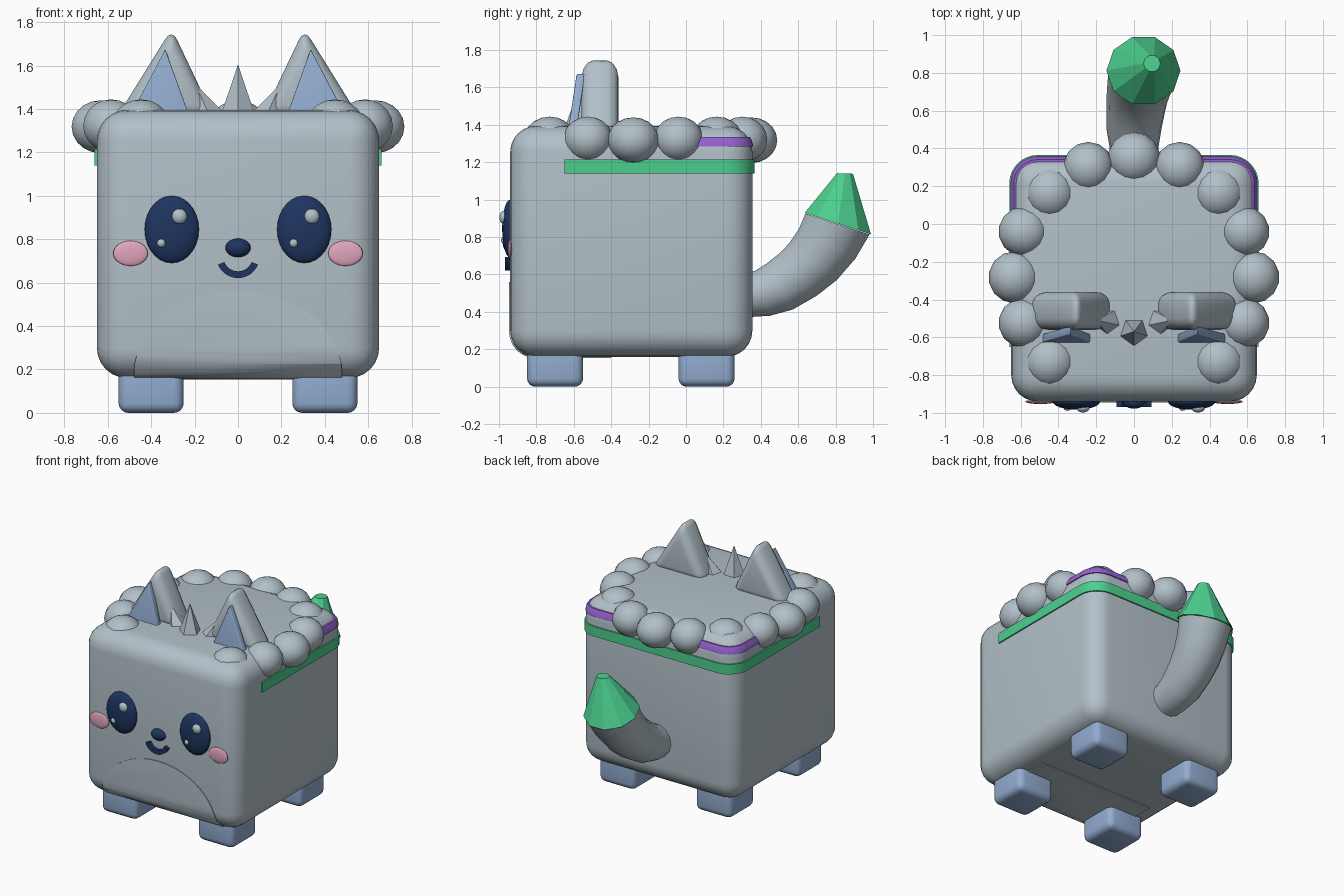
import bpy, bmesh
from math import sin, cos, pi, radians
from mathutils import Vector, Matrix

if "Cube" in bpy.data.objects:
    bpy.data.objects.remove(bpy.data.objects["Cube"])


def material(name, rgb):
    lin = [((c / 255 + 0.055) / 1.055) ** 2.4 for c in rgb] + [1]
    m = bpy.data.materials.new(name)
    m.use_nodes = True
    m.diffuse_color = lin
    m.node_tree.nodes["Principled BSDF"].inputs["Base Color"].default_value = lin
    return m


GREY = material("pale_grey", (178, 192, 200))
BLUE = material("soft_blue", (146, 172, 208))
NAVY = material("navy", (30, 53, 96))
PINK = material("pink", (226, 165, 188))
GREEN = material("green", (76, 207, 142))
PURPLE = material("purple", (149, 98, 208))


def finish(name, bm, mat, smooth=40, bevel=0, segments=4):
    """Turn a bmesh into an object, optionally bevelled and smooth shaded."""
    bmesh.ops.recalc_face_normals(bm, faces=bm.faces)
    me = bpy.data.meshes.new(name)
    bm.to_mesh(me)
    bm.free()
    me.materials.append(mat)
    ob = bpy.data.objects.new(name, me)
    bpy.context.collection.objects.link(ob)
    bpy.ops.object.select_all(action="DESELECT")
    ob.select_set(True)
    bpy.context.view_layer.objects.active = ob
    if bevel:
        mod = ob.modifiers.new("bevel", "BEVEL")
        mod.width, mod.segments = bevel, segments
        bpy.ops.object.modifier_apply(modifier=mod.name)
    if smooth:
        bpy.ops.object.shade_smooth_by_angle(angle=radians(smooth))
    return ob


def box(name, centre, size, mat, bevel, segments=4):
    bm = bmesh.new()
    bmesh.ops.create_cube(bm, size=1)
    bmesh.ops.transform(bm, verts=bm.verts,
                        matrix=Matrix.Translation(centre) @ Matrix.Diagonal((*size, 1)))
    return finish(name, bm, mat, 40, bevel, segments)


def ball(name, centre, radii, mat, u=24, v=14):
    bm = bmesh.new()
    bmesh.ops.create_uvsphere(bm, u_segments=u, v_segments=v, radius=1)
    bmesh.ops.transform(bm, verts=bm.verts,
                        matrix=Matrix.Translation(centre) @ Matrix.Diagonal((*radii, 1)))
    return finish(name, bm, mat, 80)


def loft(name, rings, mat, smooth=40, bevel=0):
    """Skin a row of equal rings and cap both ends."""
    bm = bmesh.new()
    rows = [[bm.verts.new(p) for p in ring] for ring in rings]
    n = len(rows[0])
    for a, b in zip(rows, rows[1:]):
        for i in range(n):
            j = (i + 1) % n
            bm.faces.new((a[i], a[j], b[j], b[i]))
    bm.faces.new(rows[0])
    bm.faces.new(rows[-1])
    return finish(name, bm, mat, smooth, bevel)


# Body block
MID, HALF_X, HALF_Y, ROUND = -0.2925, 0.65, 0.6475, 0.14
body_size = Vector((2 * HALF_X, 2 * HALF_Y, 1.235))
body_centre = (0, MID, 0.7775)
box("body", body_centre, body_size, GREY, ROUND, 6)

# Belly patch: slightly larger body trimmed by an elliptical prism
belly = box("belly", body_centre, body_size + Vector((0.012,) * 3), GREY, ROUND, 6)
turn = [2 * pi * i / 48 for i in range(48)]
cutter = loft("belly_cutter", [[(0.48 * cos(t), y, 0.18 + 0.38 * sin(t)) for t in turn]
                               for y in (-1.1, -0.4)], GREY)
trim = belly.modifiers.new("trim", "BOOLEAN")
trim.operation, trim.solver, trim.object = "INTERSECT", "EXACT", cutter
bpy.context.view_layer.objects.active = belly
bpy.ops.object.modifier_apply(modifier=trim.name)
bpy.data.objects.remove(cutter)

# Feet
for s, side in ((1, "left"), (-1, "right")):
    for y, end in ((-0.7, "front"), (0.11, "back")):
        box(f"{end}_{side}_foot", (s * 0.4, y, 0.12), (0.3, 0.3, 0.24), BLUE, 0.045)


# Bands wrapping round the back
def band(name, start_y, section, mat):
    path = [(Vector((HALF_X, start_y)), Vector((1, 0)))]
    for s in (1, -1):
        for i in range(9):
            a = pi / 16 * i if s > 0 else pi / 2 + pi / 16 * i
            out = Vector((cos(a), sin(a)))
            corner = Vector((s * (HALF_X - ROUND), MID + HALF_Y - ROUND))
            path.append((corner + out * ROUND, out))
    path.append((Vector((-HALF_X, start_y)), Vector((-1, 0))))
    loft(name, [[(*(p + out * d), z) for d, z in section] for p, out in path], mat)


band("green_band", -0.65, ((-0.02, 1.14), (0.01, 1.14), (0.01, 1.215), (-0.02, 1.215)), GREEN)
band("purple_band", -0.3, ((-0.06, 1.285), (0.004, 1.285), (-0.002, 1.315),
                           (-0.014, 1.335), (-0.06, 1.335)), PURPLE)

# Ring of fluffy balls, open at the front
for i in range(-6, 7):
    a = pi / 8 * i
    r = 0.138 if i % 2 == 0 else 0.133
    ball(f"fluff_{i + 7}", (0.632 * sin(a), -0.282 + 0.632 * cos(a), 1.318 if i % 4 == 0 else 1.322),
         (r, r, 0.122), GREY, 14, 10)

# Ears with tilted inner panels
for s, side in ((1, "left"), (-1, "right")):
    outline = ((0.56, 1.36), (0.305, 1.77), (0.11, 1.36))
    loft(f"{side}_ear", [[(s * x, y, z) for x, z in outline] for y in (-0.56, -0.36)],
         GREY, 50, 0.06)
    panel = ((0.495, 1.37), (0.335, 1.675), (0.225, 1.37))
    loft(f"{side}_inner_ear", [[(s * x, -0.63 + d + (z - 1.37) * 0.15, z) for x, z in panel]
                               for d in (0, 0.045)], BLUE, 30, 0.006)


# Five-sided tuft spikes
def spike(name, base, tip, r):
    bm = bmesh.new()
    ring = [bm.verts.new((base[0] + r * sin(2 * pi * i / 5 + pi),
                          base[1] + r * cos(2 * pi * i / 5 + pi), base[2])) for i in range(5)]
    top = bm.verts.new(tip)
    bm.faces.new(ring)
    for i in range(5):
        bm.faces.new((ring[i], ring[(i + 1) % 5], top))
    finish(name, bm, GREY, 0)


spike("middle_tuft", (0, -0.57, 1.38), (0, -0.57, 1.605), 0.08)
for s, side in ((1, "left"), (-1, "right")):
    spike(f"{side}_tuft", (s * 0.135, -0.515, 1.38), (s * 0.2, -0.51, 1.52), 0.075)

# Face
for s, side in ((1, "left"), (-1, "right")):
    x = s * 0.305
    ball(f"{side}_eye", (x, -0.94, 0.845), (0.125, 0.043, 0.155), NAVY)
    ball(f"{side}_eye_big_glint", (x + 0.035, -0.975, 0.905), (0.035, 0.023, 0.035), GREY, 16, 10)
    ball(f"{side}_eye_small_glint", (x - 0.048, -0.972, 0.782), (0.02, 0.017, 0.02), GREY, 12, 8)
    ball(f"{side}_cheek", (s * 0.495, -0.94, 0.735), (0.08, 0.013, 0.058), PINK)
ball("nose", (0, -0.94, 0.76), (0.058, 0.038, 0.043), NAVY)
smile = [radians(-158 + 136 * i / 16) for i in range(17)]
loft("mouth", [[(r * cos(a), y, 0.72 + r * sin(a))
                for r, y in ((0.068, -0.93), (0.068, -0.968), (0.099, -0.968), (0.099, -0.93))]
               for a in smile], NAVY)


# Tail and its tip: rings leaning by an angle in the side plane
def lean_ring(x, y, z, r, angle, sides):
    a = radians(angle)
    return [(x + r * cos(t), y - r * sin(t) * sin(a), z + r * sin(t) * cos(a))
            for t in (2 * pi * i / sides for i in range(sides))]


stations = ((0, 0.3, 0.485, 0.118, 8), (0, 0.41, 0.5, 0.13, 18), (0, 0.5, 0.535, 0.145, 30),
            (0.01, 0.6, 0.6, 0.155, 42), (0.02, 0.68, 0.67, 0.165, 52),
            (0.035, 0.755, 0.765, 0.175, 62), (0.05, 0.81, 0.87, 0.185, 72))
loft("tail", [lean_ring(*st, 14) for st in stations], GREY, 50)
loft("tail_tip", [lean_ring(0.05, 0.812, 0.872, 0.196, 72, 10),
                  lean_ring(0.095, 0.85, 1.14, 0.045, 88, 10)], GREEN, 0)
